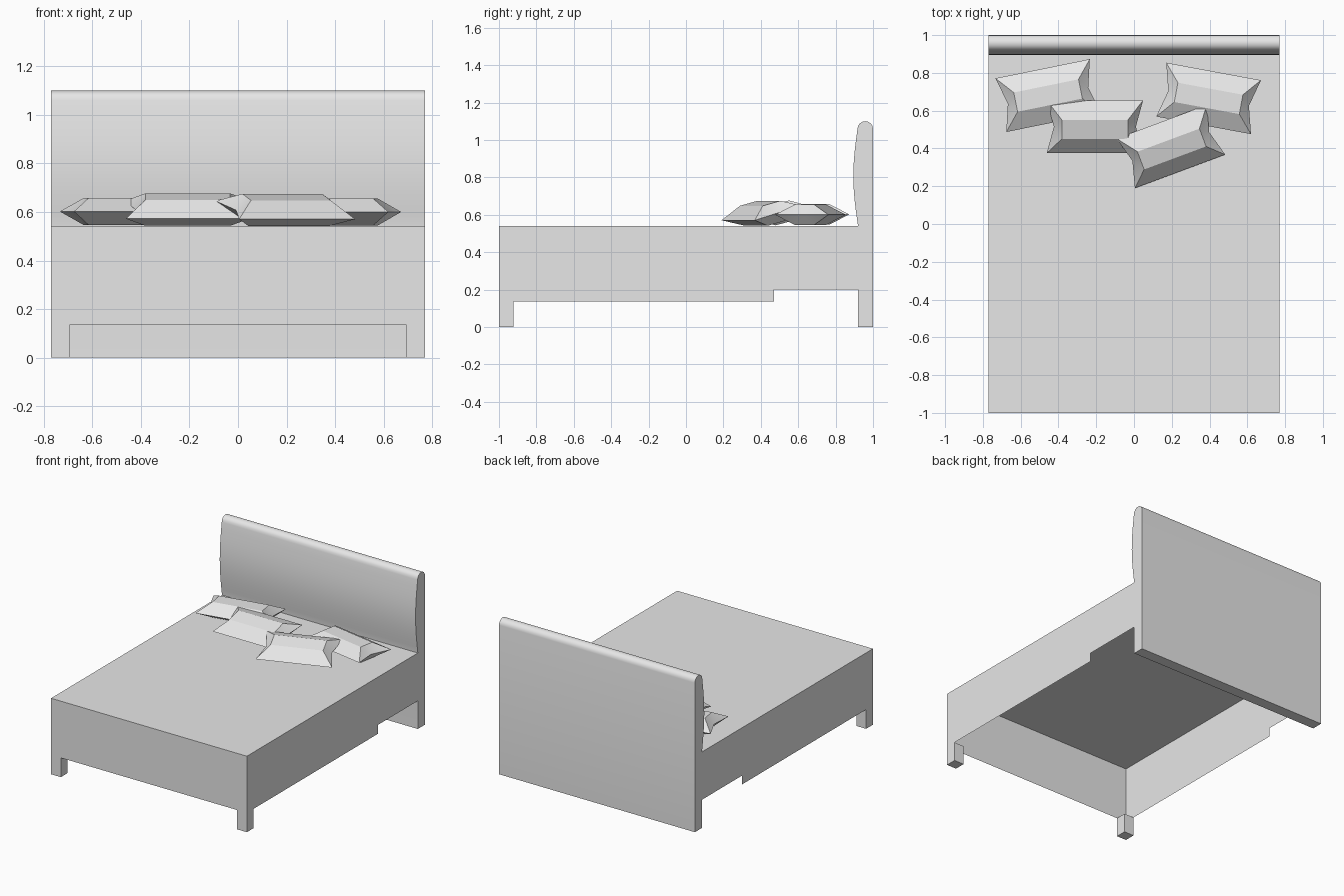
import bpy, bmesh, math
from mathutils import Matrix, Vector

cube = bpy.data.objects.get("Cube")
if cube:
    bpy.data.objects.remove(cube, do_unlink=True)

grey = bpy.data.materials.new("plain_grey")
grey.use_nodes = True
GREY = (0.8, 0.8, 0.8, 1)
grey.diffuse_color = GREY
grey.node_tree.nodes["Principled BSDF"].inputs["Base Color"].default_value = GREY

W, TOP, BACK = 0.77, 0.54, 0.92   # half width, bed top, headboard front
LEG, RAIL = 0.077, 0.137          # leg size, lower edge of the rails


def finish(name, bm, smooth=None):
    mesh = bpy.data.meshes.new(name)
    bm.to_mesh(mesh)
    bm.free()
    mesh.materials.append(grey)
    ob = bpy.data.objects.new(name, mesh)
    bpy.context.collection.objects.link(ob)
    if smooth:
        bpy.ops.object.select_all(action='DESELECT')
        ob.select_set(True)
        bpy.context.view_layer.objects.active = ob
        bpy.ops.object.shade_smooth_by_angle(angle=math.radians(smooth))
    return ob


def sheet(name, points):
    bm = bmesh.new()
    bm.faces.new([bm.verts.new(p) for p in points])
    return finish(name, bm)


# Bed cover: open-bottomed shell made of thin panels
sheet("bed_top", [(-W, -1, TOP), (W, -1, TOP), (W, BACK, TOP), (-W, BACK, TOP)])
sheet("foot_panel", [(-W, -1, RAIL), (W, -1, RAIL), (W, -1, TOP), (-W, -1, TOP)])
rail = [(-1, RAIL), (0.47, RAIL), (0.47, 0.2), (BACK, 0.2), (BACK, TOP), (-1, TOP)]
sheet("left_rail", [(W, y, z) for y, z in rail])
sheet("right_rail", [(-W, y, z) for y, z in reversed(rail)])

# Front legs
for side, name in ((1, "left_front_leg"), (-1, "right_front_leg")):
    bm = bmesh.new()
    place = Matrix.Translation((side * (W - LEG / 2), -1 + LEG / 2, RAIL / 2))
    bmesh.ops.create_cube(bm, size=1, matrix=place @ Matrix.Diagonal((LEG, LEG, RAIL, 1)))
    # the tops stay open inside the shell
    bmesh.ops.delete(bm, geom=[f for f in bm.faces if f.normal.z > 0.5], context='FACES')
    finish(name, bm)

# Headboard: straight below, padded curve in front, rounded top
profile = [(1, 0), (1, 1.06)]
for i in range(1, 9):
    a = math.pi * i / 8
    profile.append((0.9585 + 0.0415 * math.cos(a), 1.06 + 0.04 * math.sin(a)))
for i in range(1, 13):
    t = i / 12
    chord = 0.917 + (BACK - 0.917) * t
    profile.append((chord - 0.024 * math.sin(math.pi * t), 1.06 + (TOP - 1.06) * t))
profile.append((BACK, 0))
bm = bmesh.new()
end = bm.faces.new([bm.verts.new((-W, y, z)) for y, z in profile])
out = bmesh.ops.extrude_face_region(bm, geom=[end], use_keep_orig=True)
bmesh.ops.translate(bm, vec=(2 * W, 0, 0),
                    verts=[v for v in out["geom"] if isinstance(v, bmesh.types.BMVert)])
bmesh.ops.recalc_face_normals(bm, faces=bm.faces)
finish("headboard", bm, 30)


def pillow(name, centre, turn, tilt, thick=0.055):
    """Cushion with pinched corners, concave short ends and a small flat crown."""
    hx, hy, ix, iy, pinch = 0.255, 0.145, 0.175, 0.052, 0.038
    bm = bmesh.new()
    vert = lambda x, y, z: bm.verts.new((x, y, z))
    corners = [vert(x * hx, y * hy, 0) for x, y in ((-1, -1), (1, -1), (1, 1), (-1, 1))]
    right, left = vert(hx - pinch, 0, 0), vert(pinch - hx, 0, 0)
    for z in (thick, -thick):
        crown = [vert(x * ix, y * iy, z) for x, y in ((-1, -1), (1, -1), (1, 1), (-1, 1))]
        bm.faces.new(crown)
        for a, b in ((0, 1), (2, 3)):
            bm.faces.new((corners[a], corners[b], crown[b], crown[a]))
        for a, b, mid in ((1, 2, right), (3, 0, left)):
            bm.faces.new((corners[a], mid, crown[a]))
            bm.faces.new((mid, corners[b], crown[b]))
            bm.faces.new((mid, crown[b], crown[a]))
    bmesh.ops.recalc_face_normals(bm, faces=bm.faces)
    place = (Matrix.Translation(Vector(centre))
             @ Matrix.Rotation(math.radians(turn), 4, 'Z')
             @ Matrix.Rotation(math.radians(tilt), 4, 'X'))
    bmesh.ops.transform(bm, matrix=place, verts=bm.verts)
    finish(name, bm, 25)


pillow("right_back_pillow", (-0.455, 0.68, 0.602), 11.5, 0)
pillow("left_back_pillow", (0.395, 0.665, 0.6), -10.5, 0)
pillow("right_front_pillow", (-0.207, 0.515, 0.61), 0, 15)
pillow("left_front_pillow", (0.195, 0.41, 0.608), 20.4, 15)
